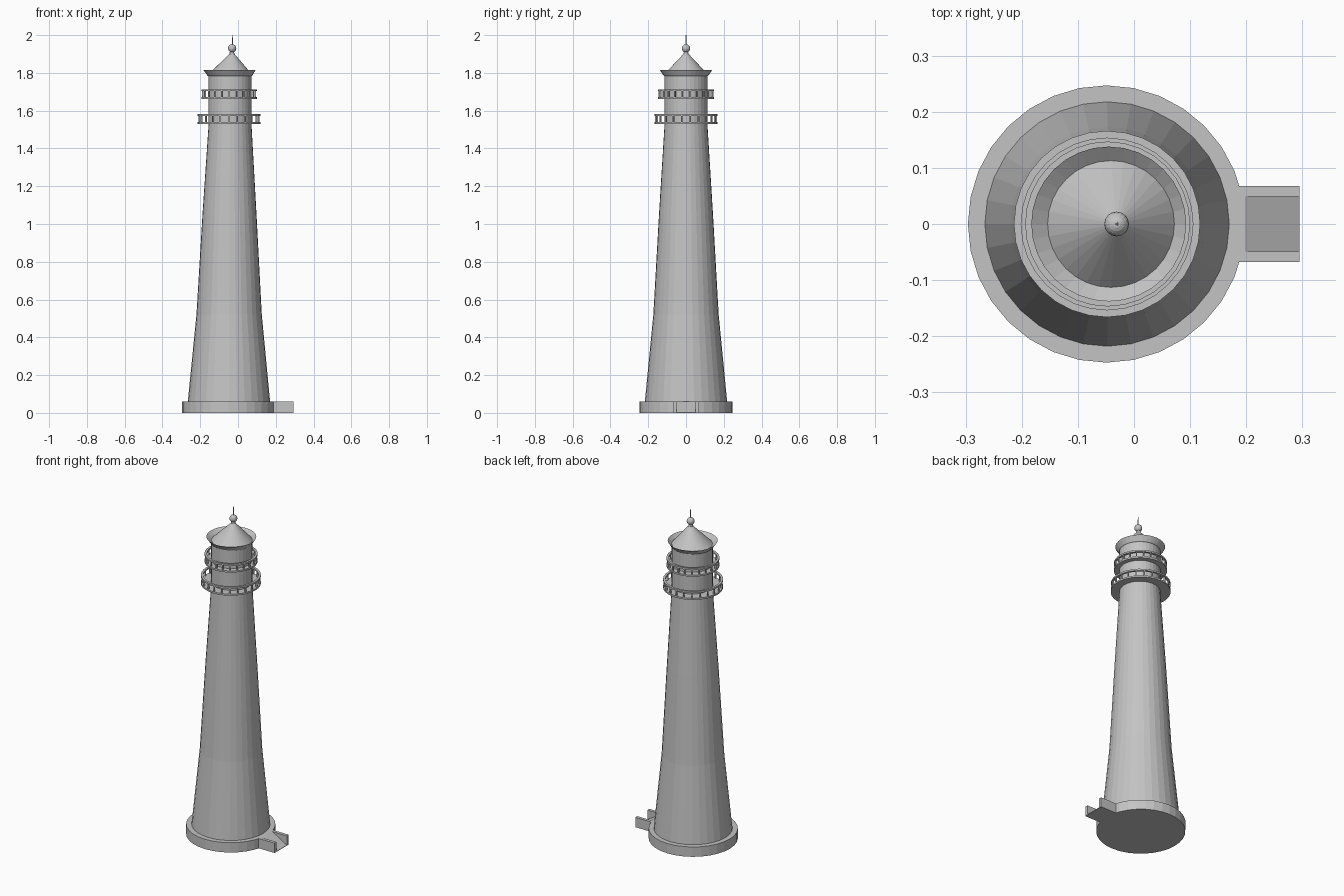
import bpy, bmesh, math

if "Cube" in bpy.data.objects:
    bpy.data.objects.remove(bpy.data.objects["Cube"])

N = 32
grey = bpy.data.materials.new("stone grey")
grey.diffuse_color = (0.55, 0.55, 0.55, 1)
grey.use_nodes = True
grey.node_tree.nodes["Principled BSDF"].inputs["Base Color"].default_value = grey.diffuse_color


def finish(name, bm):
    bmesh.ops.recalc_face_normals(bm, faces=bm.faces[:])
    me = bpy.data.meshes.new(name)
    bm.to_mesh(me)
    bm.free()
    me.materials.append(grey)
    ob = bpy.data.objects.new(name, me)
    bpy.context.collection.objects.link(ob)
    return ob


def lathe(name, rings, n=N, closed=False):
    """Rings are (centre x, radius, z); closed joins last ring to first."""
    bm = bmesh.new()
    loops = [[bm.verts.new((cx + r * math.cos(2 * math.pi * i / n),
                            r * math.sin(2 * math.pi * i / n), z))
              for i in range(n)] for cx, r, z in rings]
    pairs = list(zip(loops, loops[1:]))
    if closed:
        pairs.append((loops[-1], loops[0]))
    for a, b in pairs:
        for i in range(n):
            j = (i + 1) % n
            bm.faces.new((a[i], a[j], b[j], b[i]))
    if not closed:
        bm.faces.new(loops[0])
        bm.faces.new(loops[-1])
    return finish(name, bm)


def prism(name, profile, y0, y1):
    """Extrude an x-z outline along y."""
    bm = bmesh.new()
    a = [bm.verts.new((x, y0, z)) for x, z in profile]
    b = [bm.verts.new((x, y1, z)) for x, z in profile]
    bm.faces.new(a)
    bm.faces.new(b)
    for i in range(len(a)):
        j = (i + 1) % len(a)
        bm.faces.new((a[i], a[j], b[j], b[i]))
    return finish(name, bm)


def gallery(name, cx, r, z0, z1, posts):
    # deck
    lathe(name + "_deck", [(cx, r, z0), (cx, r, z0 + 0.01)])
    # hand rail
    w, t = 0.013, 0.01
    lathe(name + "_rail", [(cx, r, z1 - t), (cx, r, z1),
                           (cx, r - w, z1), (cx, r - w, z1 - t)], closed=True)
    # posts
    bm = bmesh.new()
    for i in range(posts):
        a = 2 * math.pi * (i + 0.5) / posts
        res = bmesh.ops.create_cube(bm, size=1)
        for v in res["verts"]:
            x = r - w / 2 + v.co.x * 0.008
            y = v.co.y * 0.006
            v.co = (cx + x * math.cos(a) - y * math.sin(a),
                    x * math.sin(a) + y * math.cos(a),
                    (z0 + z1) / 2 + v.co.z * (z1 - z0 - 0.008))
    finish(name + "_posts", bm)


# Foundation
lathe("foundation", [(-0.049, 0.247, 0), (-0.049, 0.247, 0.06)])

# Entrance ramp with side walls
prism("ramp", [(0.16, 0), (0.295, 0), (0.295, 0.003), (0.198, 0.06), (0.16, 0.06)],
      -0.049, 0.049)
for side, y in (("left", 0.049), ("right", -0.068)):
    prism("ramp_wall_" + side, [(0.15, 0), (0.295, 0), (0.295, 0.06), (0.15, 0.06)],
          y, y + 0.019)

# Tapered tower, leaning very slightly
lathe("tower", [(-0.048, 0.218, 0.058), (-0.047, 0.173, 0.52),
                (-0.045, 0.143, 1.05), (-0.042, 0.113, 1.535)])

# Lantern room
lathe("lantern_room", [(-0.042, 0.114, 1.53), (-0.042, 0.114, 1.79)])

# Galleries
gallery("lower_gallery", -0.048, 0.166, 1.53, 1.582, 22)
gallery("upper_gallery", -0.047, 0.147, 1.663, 1.713, 22)

# Dished eaves and conical roof
lathe("roof", [(-0.042, 0.114, 1.783), (-0.043, 0.118, 1.785), (-0.045, 0.138, 1.815),
               (-0.041, 0.113, 1.795), (-0.032, 0.012, 1.902)])

# Finial: neck, ball and rod
lathe("finial_neck", [(-0.032, 0.014, 1.895), (-0.032, 0.010, 1.92)], 16)
bm = bmesh.new()
bmesh.ops.create_uvsphere(bm, u_segments=16, v_segments=10, radius=0.022)
bmesh.ops.translate(bm, verts=bm.verts[:], vec=(-0.031, 0, 1.93))
finish("finial_ball", bm)
lathe("finial_rod", [(-0.03, 0.003, 1.94), (-0.03, 0.002, 2.0)], 8)
